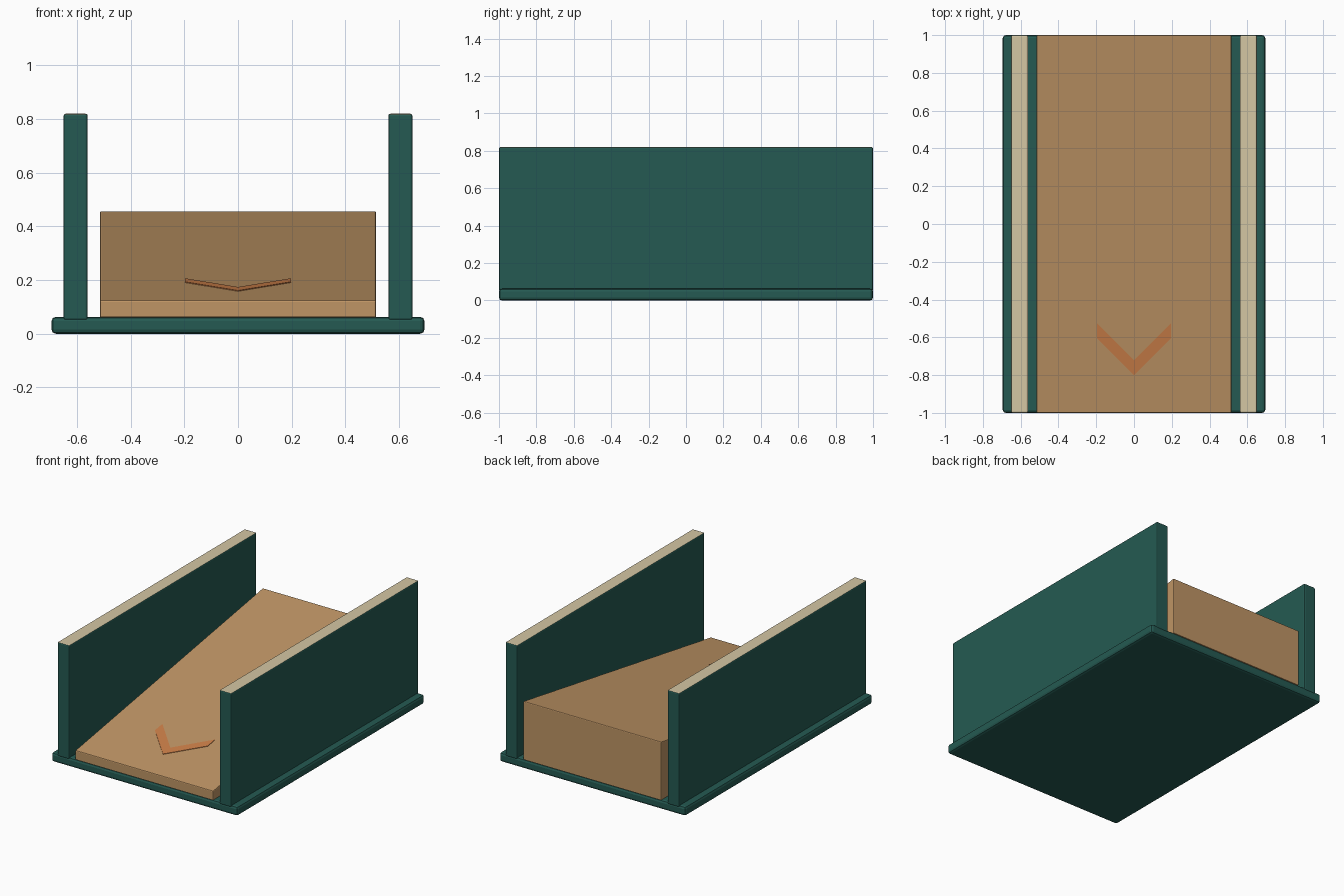
import bpy, bmesh

cube = bpy.data.objects.get("Cube")
if cube:
    bpy.data.objects.remove(cube, do_unlink=True)


def material(name, rgb):
    mat = bpy.data.materials.new(name)
    mat.use_nodes = True
    mat.diffuse_color = (*rgb, 1)
    mat.node_tree.nodes["Principled BSDF"].inputs["Base Color"].default_value = (*rgb, 1)
    return mat


TEAL = material("dark teal", (0.018, 0.102, 0.085))
CREAM = material("cream", (0.66, 0.57, 0.37))
WOOD = material("tan wood", (0.52, 0.30, 0.13))
ORANGE = material("burnt orange", (0.60, 0.21, 0.066))


def extrude(name, points, offset, mats, bevel=0):
    """Closed solid from a planar outline swept along an offset."""
    bm = bmesh.new()
    face = bm.faces.new([bm.verts.new(p) for p in points])
    swept = bmesh.ops.extrude_face_region(bm, geom=[face], use_keep_orig=True)
    verts = [v for v in swept["geom"] if isinstance(v, bmesh.types.BMVert)]
    bmesh.ops.translate(bm, verts=verts, vec=offset)
    bmesh.ops.recalc_face_normals(bm, faces=bm.faces)
    if bevel:
        bmesh.ops.bevel(bm, geom=bm.edges[:], offset=bevel, segments=2,
                        profile=0.5, affect="EDGES")
    bm.normal_update()
    # A second colour covers the upward faces
    if len(mats) > 1:
        for f in bm.faces:
            f.material_index = int(f.normal.z > 0.8)
    mesh = bpy.data.meshes.new(name)
    bm.to_mesh(mesh)
    bm.free()
    for m in mats:
        mesh.materials.append(m)
    obj = bpy.data.objects.new(name, mesh)
    bpy.context.collection.objects.link(obj)
    return obj


def box(name, x0, x1, z0, z1, mats, bevel):
    outline = [(x0, -1, z0), (x1, -1, z0), (x1, -1, z1), (x0, -1, z1)]
    return extrude(name, outline, (0, 2, 0), mats, bevel)


# Floor slab and side walls
box("base_plate", -0.695, 0.695, 0, 0.063, [TEAL], 0.016)
box("left_wall", 0.56, 0.65, 0.05, 0.82, [TEAL, CREAM], 0.008)
box("right_wall", -0.65, -0.56, 0.05, 0.82, [TEAL, CREAM], 0.008)

# Sloping ramp
LOW, HIGH, HALF = 0.125, 0.457, 0.515
side = [(-HALF, -1, 0.06), (-HALF, 1, 0.06), (-HALF, 1, HIGH), (-HALF, -1, LOW)]
extrude("ramp", side, (2 * HALF, 0, 0), [WOOD], 0.006)

# Painted chevron lying on the slope
chevron = [(0, -0.8), (0.197, -0.605), (0.197, -0.525),
           (0, -0.722), (-0.197, -0.525), (-0.197, -0.605)]
on_slope = [(x, y, LOW + (y + 1) / 2 * (HIGH - LOW) - 0.002) for x, y in chevron]
extrude("chevron_mark", on_slope, (0, 0, 0.005), [ORANGE])
